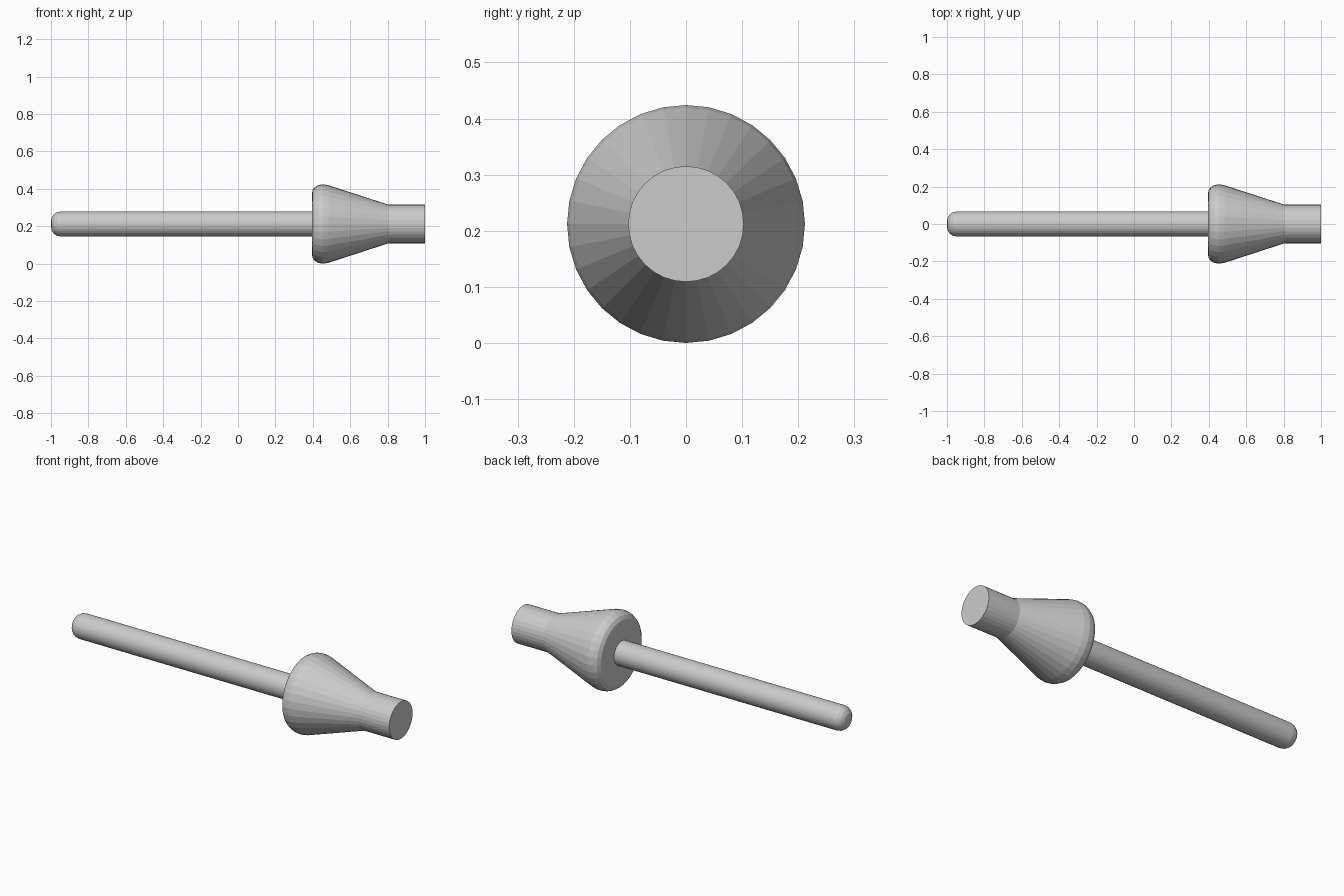
import bpy, bmesh
from math import sin, cos, pi

if "Cube" in bpy.data.objects:
    bpy.data.objects.remove(bpy.data.objects["Cube"])

AXIS_Z = 0.212
SIDES = 32


def lathe_x(name, profile):
    """Revolve (x, radius) points around the horizontal axis and cap both ends."""
    bm = bmesh.new()
    rings = []
    for x, r in profile:
        rings.append([bm.verts.new((x, r * sin(2 * pi * i / SIDES),
                                    AXIS_Z + r * cos(2 * pi * i / SIDES)))
                      for i in range(SIDES)])
    for a, b in zip(rings, rings[1:]):
        for i in range(SIDES):
            j = (i + 1) % SIDES
            bm.faces.new((a[i], a[j], b[j], b[i]))
    bm.faces.new(rings[0])
    bm.faces.new(rings[-1])
    bmesh.ops.recalc_face_normals(bm, faces=bm.faces)
    mesh = bpy.data.meshes.new(name)
    bm.to_mesh(mesh)
    bm.free()
    obj = bpy.data.objects.new(name, mesh)
    bpy.context.collection.objects.link(obj)
    return obj


def rounded(x, r, size, steps=4):
    """Quarter-round from a flat face at x out to radius r."""
    return [(x + size * (1 - cos(t)), r - size * (1 - sin(t)))
            for t in (pi / 2 * k / steps for k in range(steps + 1))]


# Thin pin with a rounded tip
lathe_x("pin", rounded(-1.0, 0.067, 0.052) + [(0.42, 0.067)])

# Flared head with rounded shoulder, tapering to a straight neck
lathe_x("flared_head", [(0.395, 0.155), (0.398, 0.178), (0.410, 0.197),
                        (0.430, 0.208), (0.455, 0.212), (0.485, 0.207),
                        (0.805, 0.103), (1.0, 0.103)])
